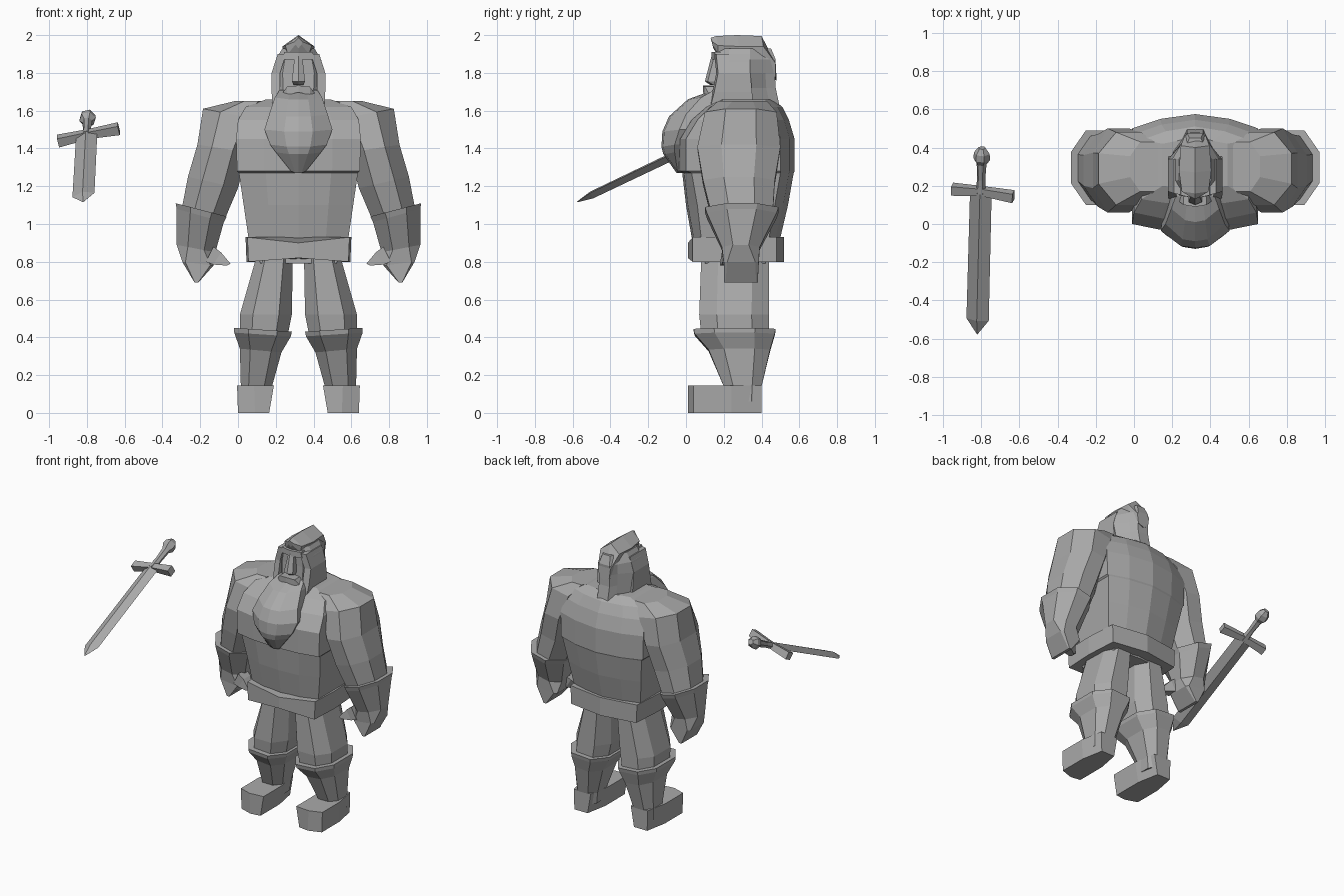
import bpy, bmesh, math
from mathutils import Vector, Matrix

CX = 0.32  # centre line of the figure
grey = bpy.data.materials.new("stone_grey")
grey.diffuse_color = (0.4, 0.4, 0.4, 1)


def loft(name, rings):
    """Skin a list of equal-length closed rings and cap both ends."""
    bm = bmesh.new()
    vs = [[bm.verts.new(p) for p in r] for r in rings]
    n = len(rings[0])
    for a, b in zip(vs, vs[1:]):
        for i in range(n):
            j = (i + 1) % n
            bm.faces.new((a[i], a[j], b[j], b[i]))
    bm.faces.new(vs[0][::-1])
    bm.faces.new(vs[-1])
    bmesh.ops.remove_doubles(bm, verts=bm.verts, dist=0.0005)
    bmesh.ops.recalc_face_normals(bm, faces=bm.faces)
    me = bpy.data.meshes.new(name)
    bm.to_mesh(me)
    bm.free()
    me.materials.append(grey)
    ob = bpy.data.objects.new(name, me)
    bpy.context.collection.objects.link(ob)
    return ob


def sym(half):
    """Full ring from (x offset, y, z) points running front to back."""
    left = [(CX - x, y, z) for x, y, z in half[::-1] if x > 0]
    return [(CX + x, y, z) for x, y, z in half] + left


def octo(z, x0, x1, y0, y1, tilt=0, flat=0.42):
    """Eight-sided slice filling a box; tilt raises the low-x side."""
    cx, cy, hx, hy = (x0 + x1) / 2, (y0 + y1) / 2, (x1 - x0) / 2, (y1 - y0) / 2
    pts = [(1, -flat), (1, flat), (flat, 1), (-flat, 1),
           (-1, flat), (-1, -flat), (-flat, -1), (flat, -1)]
    return [(cx + a * hx, cy + b * hy, z - a * tilt) for a, b in pts]


def pair(name, rings):
    """Loft the low-x limb and its mirror image."""
    loft("left_" + name, rings)
    loft("right_" + name, [[(2 * CX - x, y, z) for x, y, z in r] for r in rings])


# Torso: z, half width, front y, back y, side front y, side back y
torso = [(0.86, .25, .05, .48, .10, .42), (0.93, .265, .03, .50, .08, .44),
         (1.10, .29, .00, .54, .06, .47), (1.27, .315, -.02, .57, .03, .50),
         (1.28, .325, -.04, .575, .00, .50), (1.45, .33, -.04, .575, .00, .50),
         (1.55, .32, .02, .545, .06, .47), (1.62, .28, .10, .51, .13, .44),
         (1.66, .17, .18, .46, .20, .42)]
loft("torso", [sym([(0, f, z), (w * .55, f + .01, z), (w, sf, z), (w, (sf + sb) / 2, z),
                    (w, sb, z), (w * .55, b - .025, z), (0, b, z)])
               for z, w, f, b, sf, sb in torso])

# Belt dipping at the front
loft("belt", [sym([(0, .01, zc), (.265 + g, .035, zs), (.275 + g, .25, zs),
                   (.26 + g, .48, zs), (0, .52, zs)])
              for zc, zs, g in [(.82, .80, 0), (.90, .93, .005)]])
loft("hips", [sym([(0, .10, z), (w, .10, z), (w, .42, z), (0, .44, z)])
              for z, w in [(.79, .2), (.88, .24)]])

# Arms, gauntlets and thumbs
pair("arm", [octo(1.65, -.02, .16, .17, .43),
             octo(1.58, -.185, .13, .10, .48, .03),
             octo(1.40, -.215, .05, .06, .50, .02),
             octo(1.22, -.265, .00, .09, .47, .03),
             octo(1.06, -.295, -.07, .13, .46, .035)])
pair("gauntlet", [octo(1.075, -.33, -.06, .10, .49, .035),
                  octo(1.045, -.325, -.075, .11, .48, .035),
                  octo(.87, -.325, -.12, .19, .39, .02),
                  octo(.79, -.295, -.13, .20, .385, .01, .8),
                  octo(.69, -.23, -.21, .20, .38, 0, .9)])
pair("thumb", [[(-.13, .19, .88), (-.13, .28, .88), (-.17, .28, .80), (-.17, .19, .80)],
               [(-.09, .19, .85), (-.09, .27, .85), (-.13, .27, .785), (-.13, .19, .785)],
               [(-.04, .18, .79), (-.04, .22, .79), (-.06, .22, .78), (-.06, .18, .78)]])

# Legs, boot cuffs, boots and feet
pair("leg", [octo(.86, .10, .29, .08, .44, 0, .5), octo(.80, .09, .29, .08, .44, 0, .5),
             octo(.52, .01, .285, .07, .44, 0, .5), octo(.42, .01, .265, .08, .44, 0, .5)])
pair("boot", [octo(.44, -.02, .285, .04, .475, .01, .5),
              octo(.415, -.02, .28, .045, .47, .01, .5),
              octo(.33, .01, .23, .12, .445, .01, .5),
              octo(.14, .015, .18, .20, .40, 0, .5),
              octo(.06, .015, .17, .20, .395, 0, .5)])
pair("foot", [[(x0, .04, z + .0), (x0 + .09, .01, z), (x1, .02, z), (x1, .24, z),
               (x1 - .03, .40, z), (x0 + .03, .40, z), (x0, .24, z)]
              for z, x0, x1 in [(0, .0, .165), (.145, -.005, .19)]])

# Head: z, half width, face y, back half width, back y
skull = [(1.52, .10, .16, .08, .48), (1.60, .13, .15, .07, .50), (1.72, .135, .16, .07, .475),
         (1.80, .14, .165, .07, .47), (1.87, .12, .165, .07, .475), (1.93, .085, .17, .05, .45)]
loft("head", [sym([(0, f, z), (w * .6, f, z), (w, f + .06, z), (w, .34, z),
                   (bw, b - .05, z), (bw * .6, b, z), (0, b, z)])
              for z, w, f, bw, b in skull])

# Swept crest of hair with a front tuft
loft("hair_crest", [sym([(0, y, zt), (w, y + .01, zm), (w * .8, y + .01, zb), (0, y + .015, zb - .02)])
                    for y, w, zt, zm, zb in [(.13, .02, 1.985, 1.965, 1.95),
                                             (.16, .07, 1.995, 1.945, 1.90),
                                             (.27, .085, 2.0, 1.94, 1.86),
                                             (.40, .075, 1.995, 1.94, 1.80),
                                             (.465, .05, 1.87, 1.85, 1.78)]])
# Side locks framing the face
pair("side_lock", [[(CX - w, y0, z), (CX - w + .045, y0 - .01, z), (CX - w + .045, y1, z), (CX - w, y1, z)]
                   for z, w, y0, y1 in [(1.58, .135, .12, .36), (1.70, .142, .15, .35),
                                        (1.80, .142, .17, .34), (1.90, .11, .16, .34)]])

# Brow, nose and moustache
loft("brow", [sym([(0, .135, z), (w, .15, z), (w, .22, z), (0, .22, z)])
              for z, w in [(1.87, .085), (1.91, .075)]])
loft("nose", [sym([(0, f, z), (w, f + .015, z), (w, .2, z), (0, .2, z)])
              for z, w, f in [(1.735, .025, .13), (1.755, .035, .10), (1.89, .02, .135)]])
pair("moustache", [[(x, y, z + t), (x, y, z - t), (x, y + .07, z - t), (x, y + .07, z + t)]
                   for x, y, z, t in [(CX, .09, 1.715, .018), (CX - .06, .10, 1.705, .022),
                                      (CX - .10, .13, 1.665, .008)]])

# Beard: z at front, half width, front y, side y, back y
beard = [(1.70, .10, .12, .15, .22), (1.66, .125, .01, .08, .24), (1.57, .155, -.09, .0, .2),
         (1.49, .18, -.125, -.035, .1), (1.41, .15, -.13, -.06, .02), (1.37, .12, -.12, -.06, .0),
         (1.27, .04, -.05, -.045, -.02)]
loft("beard", [sym([(0, f, z), (w * .42, f + .01, z), (w, s, z + .01), (w * .9, b, z + .01), (0, b, z)])
               for z, w, f, s, b in beard])

# Sword frame: local x across, y along towards the pommel, z through
along = Vector((.025, .975, .465)).normalized()
across = Vector((.31, -.045, .06))
across = (across - across.dot(along) * along).normalized()
frame = Matrix((across, along, across.cross(along))).transposed().to_4x4()
frame.translation = Vector((-.83, -.575, 1.115))


def sword_part(name, rings, offset=0.0):
    loft(name, [[frame @ Vector((x + offset, y, z)) for x, y, z in r] for r in rings])


def disc(y, r, n=6):
    return [(r * math.cos(i * math.tau / n), y, r * math.sin(i * math.tau / n)) for i in range(n)]


sword_part("blade", [[(-w, y, 0), (0, y, -t), (w, y, 0), (0, y, t)]
                     for y, w, t in [(0, .002, .002), (.085, .06, .02), (.83, .058, .022)]], .01)
sword_part("guard", [[(x, .82 - h + b, -h), (x, .82 + h + b, -h), (x, .82 + h + b, h), (x, .82 - h + b, h)]
                     for x, h, b in [(-.165, .026, 0), (0, .02, .01), (.165, .026, 0)]], .02)
sword_part("grip", [disc(.82, .027), disc(.9, .022), disc(1.0, .027)], .01)
sword_part("pommel", [disc(.985, .025), disc(1.015, .045), disc(1.05, .042), disc(1.08, .02)], .01)
